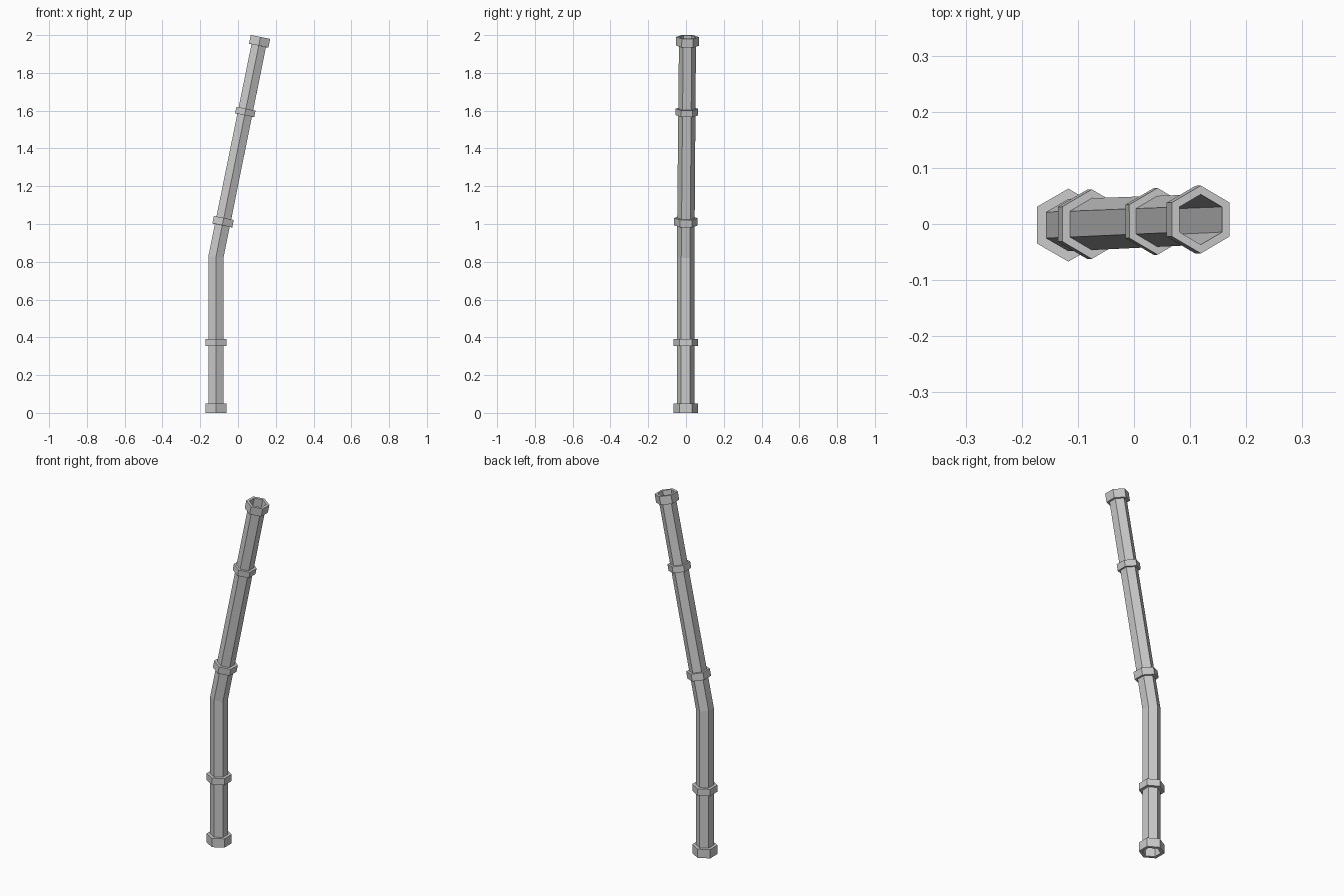
import bpy, bmesh, math
from mathutils import Vector, Matrix

if "Cube" in bpy.data.objects:
    bpy.data.objects.remove(bpy.data.objects["Cube"])

BASE = Vector((-0.117, -0.002, 0.0))
BEND = Vector((-0.117, -0.002, 0.825))
TOP = Vector((0.119, 0.008, 1.99))
UP = Vector((0, 0, 1))
LEAN = (TOP - BEND).normalized()


def hex_ring(bm, centre, axis, r):
    # six corners, points facing front and back, square to the given axis
    rot = UP.rotation_difference(axis).to_matrix()
    pts = [Vector((r * math.cos(a), r * math.sin(a), 0))
           for a in (math.pi / 2 + k * math.pi / 3 for k in range(6))]
    return [bm.verts.new(centre + rot @ p) for p in pts]


def skin(name, rings, closed=False):
    bm = bmesh.new()
    loops = [hex_ring(bm, *r) for r in rings]
    pairs = list(zip(loops, loops[1:]))
    if closed:
        pairs.append((loops[-1], loops[0]))
    for a, b in pairs:
        for k in range(6):
            j = (k + 1) % 6
            bm.faces.new((a[k], a[j], b[j], b[k]))
    mesh = bpy.data.meshes.new(name)
    bm.to_mesh(mesh)
    bm.free()
    obj = bpy.data.objects.new(name, mesh)
    bpy.context.collection.objects.link(obj)
    return obj


def collar(name, centre, axis, radius, height, inner):
    lo, hi = centre - axis * height / 2, centre + axis * height / 2
    skin(name, [(lo, axis, inner), (lo, axis, radius),
                (hi, axis, radius), (hi, axis, inner)], closed=True)


def on_lean(z):
    return BEND + LEAN * ((z - BEND.z) / LEAN.z)


# Open hexagonal pipe with a mitred bend
skin("pipe", [(BASE, UP, 0.0465), (BEND, (UP + LEAN).normalized(), 0.0465),
              (TOP, LEAN, 0.045)])

# Collars on the upright part
collar("base_collar", BASE + UP * 0.025, UP, 0.065, 0.05, 0.0463)
collar("lower_collar", BASE + UP * 0.373, UP, 0.065, 0.038, 0.0463)

# Collars on the leaning part
collar("middle_collar", on_lean(1.012), LEAN, 0.062, 0.04, 0.046)
collar("upper_collar", on_lean(1.593), LEAN, 0.0595, 0.035, 0.045)
collar("top_collar", TOP - LEAN * 0.0235, LEAN, 0.0605, 0.047, 0.0448)
